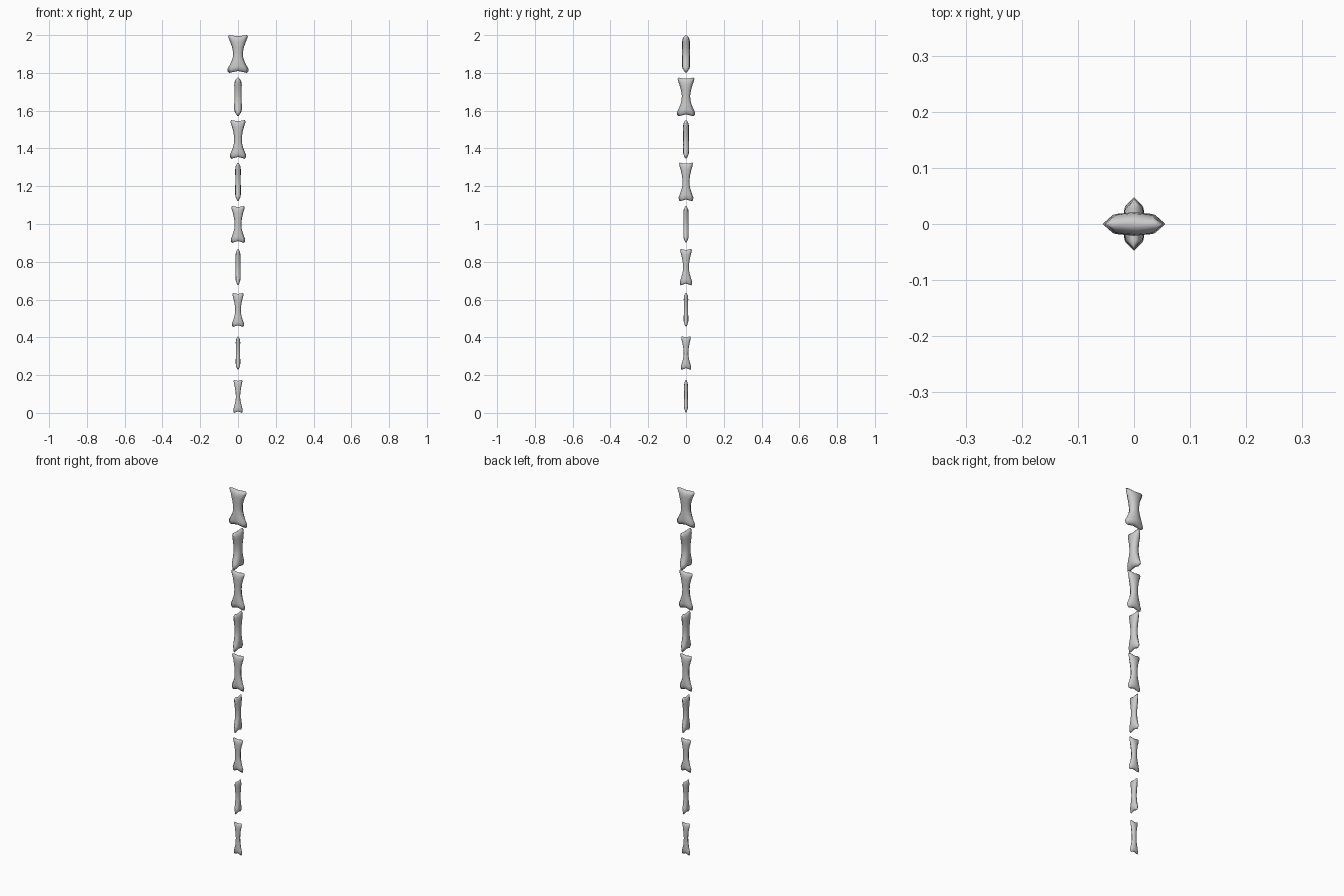
import bpy, bmesh

# bone outline: (height fraction, half width, half thickness, centre dip)
PROFILE = [(0.0, 0.84, 0.25, 0.05), (0.04, 0.97, 0.6, 0.04), (0.10, 1.0, 0.88, 0.02),
           (0.17, 0.86, 1.0, 0), (0.30, 0.62, 1.0, 0), (0.42, 0.48, 0.97, 0),
           (0.54, 0.46, 0.95, 0), (0.68, 0.56, 0.97, 0), (0.82, 0.73, 1.0, 0),
           (0.91, 0.88, 0.88, -0.01), (0.97, 0.93, 0.6, -0.025), (1.0, 0.84, 0.25, -0.03)]
# pointed flat cross-section
SECTION = [(1, 0), (0.68, 0.85), (0, 1), (-0.68, 0.85), (-1, 0), (-0.68, -0.85), (0, -1), (0.68, -0.85)]
# links from top to bottom: (z bottom, z top, half width, half thickness)
LINKS = [(1.80, 2.00, 0.056, 0.021), (1.57, 1.775, 0.048, 0.020), (1.345, 1.55, 0.043, 0.016),
         (1.12, 1.325, 0.039, 0.015), (0.90, 1.095, 0.038, 0.014), (0.675, 0.868, 0.033, 0.013),
         (0.455, 0.635, 0.032, 0.012), (0.228, 0.405, 0.027, 0.012), (0.0, 0.175, 0.025, 0.010)]


def bone(name, z0, z1, w, t, turned):
    bm = bmesh.new()
    length = z1 - z0
    rings = []
    for f, pw, pt, dip in PROFILE:
        ring = []
        for sx, sy in SECTION:
            x, y = sx * pw * w, sy * pt * t
            z = z0 + length * (f + dip * (1 - abs(sx)))
            ring.append(bm.verts.new((-y, x, z) if turned else (x, y, z)))
        rings.append(ring)
    for a, b in zip(rings, rings[1:]):
        for i in range(8):
            j = (i + 1) % 8
            bm.faces.new((a[i], a[j], b[j], b[i]))
    # end caps
    for r in (rings[0], rings[-1]):
        for quad in ((0, 1, 7), (1, 2, 6, 7), (2, 3, 5, 6), (3, 4, 5)):
            bm.faces.new([r[i] for i in quad])
    bmesh.ops.recalc_face_normals(bm, faces=bm.faces)
    for f in bm.faces:
        f.smooth = True
    me = bpy.data.meshes.new(name)
    bm.to_mesh(me)
    bm.free()
    bpy.context.collection.objects.link(bpy.data.objects.new(name, me))


# chain of links, every other one turned a quarter
for n, (z0, z1, w, t) in enumerate(LINKS):
    bone(f"chain_link_{n + 1}", z0, z1, w, t, n % 2 == 1)
